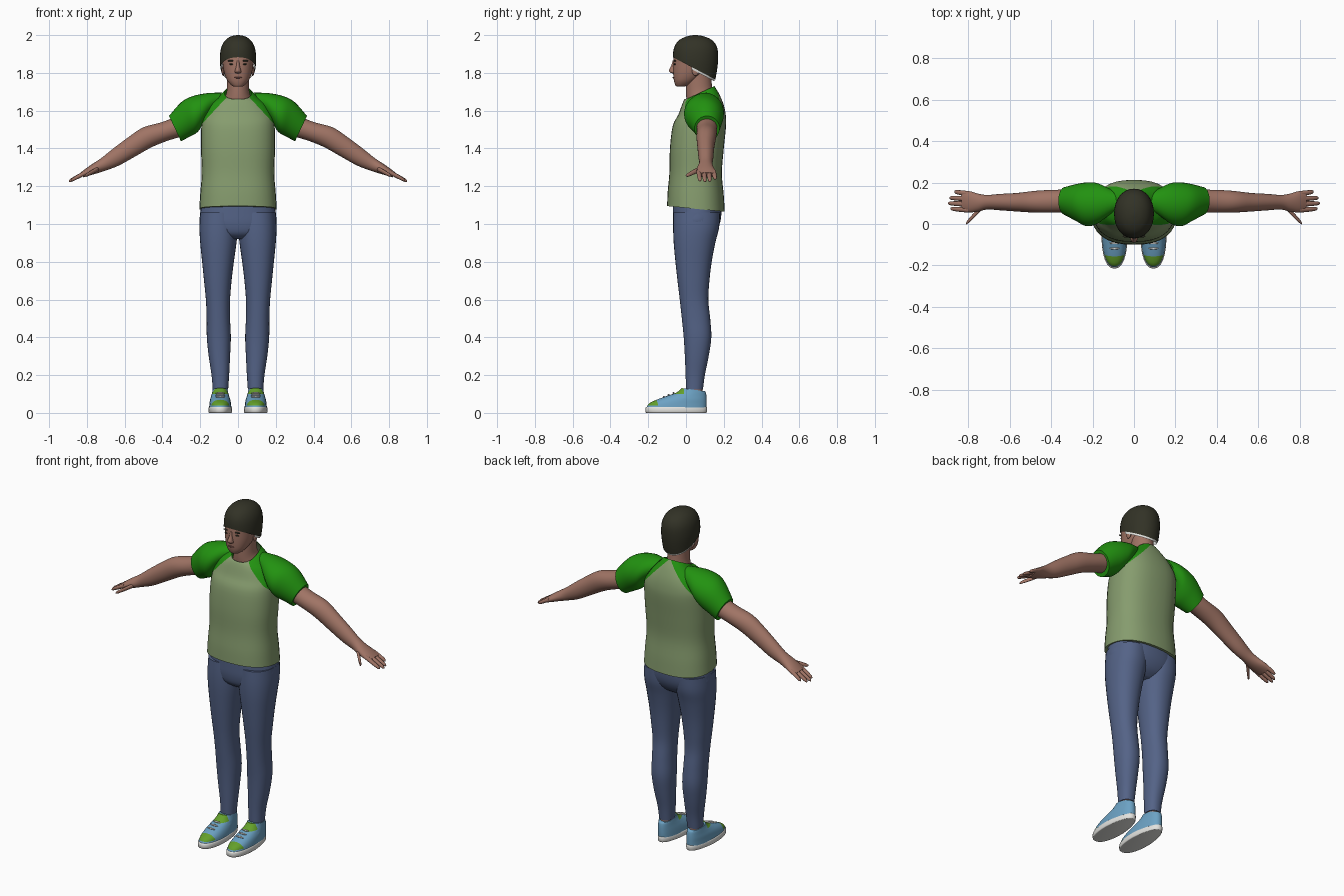
import bpy, bmesh, math
from mathutils import Vector

old = bpy.data.objects.get("Cube")
if old:
    bpy.data.objects.remove(old, do_unlink=True)


def material(name, *rgb):
    """Flat material from 0-255 display colour."""
    col = [((c / 255 + 0.055) / 1.055) ** 2.4 for c in rgb] + [1]
    m = bpy.data.materials.new(name)
    m.use_nodes = True
    m.diffuse_color = col
    m.node_tree.nodes["Principled BSDF"].inputs["Base Color"].default_value = col
    return m


SKIN = material("skin", 160, 116, 101)
SAGE = material("sage_cloth", 134, 156, 110)
GREEN = material("bright_green_cloth", 34, 146, 16)
DENIM = material("blue_denim", 84, 99, 135)
HAIR = material("dark_hair", 50, 50, 38)
BLUE = material("shoe_blue", 108, 162, 196)
WHITE = material("white_rubber", 226, 226, 222)
LIME = material("shoe_green", 100, 160, 42)
LIP = material("lip", 130, 84, 76)


def finish(name, bm, mats):
    bmesh.ops.recalc_face_normals(bm, faces=bm.faces)
    me = bpy.data.meshes.new(name)
    bm.to_mesh(me)
    bm.free()
    for m in mats:
        me.materials.append(m)
    ob = bpy.data.objects.new(name, me)
    bpy.context.collection.objects.link(ob)
    bpy.ops.object.select_all(action="DESELECT")
    ob.select_set(True)
    bpy.context.view_layer.objects.active = ob
    bpy.ops.object.shade_smooth_by_angle(angle=math.radians(50))
    return ob


def spline(a, b, c, d, t):
    return 0.5 * (2 * b + (c - a) * t + (2 * a - 5 * b + 4 * c - d) * t * t
                  + (3 * b - a - 3 * c + d) * t ** 3)


def loft(sections, side=1, power=2.0, steps=4, segs=32, heel=0, caps=(True, True)):
    """Skin rings given as (px, pz, qx, qz, y front, y back, back lift)."""
    secs = [tuple(s) + (0,) * (7 - len(s)) for s in sections]
    ext = [secs[0]] + secs + [secs[-1]]
    rows = [[spline(*v, k / steps) for v in zip(*ext[i:i + 4])]
            for i in range(len(secs) - 1) for k in range(steps)] + [secs[-1]]
    bm = bmesh.new()
    rings = []
    for px, pz, qx, qz, y0, y1, lift in rows:
        ring = []
        for i in range(segs):
            a = math.tau * i / segs
            c, s = (math.copysign(abs(f) ** (2 / power), f) for f in (math.cos(a), math.sin(a)))
            w = c * (1 - heel * max(s, 0))
            ring.append(bm.verts.new((side * ((px + qx) / 2 + w * (px - qx) / 2),
                                      (y0 + y1) / 2 + s * (y1 - y0) / 2,
                                      (pz + qz) / 2 + w * (pz - qz) / 2 + s * lift)))
        rings.append(ring)
    for r, t in zip(rings, rings[1:]):
        for i in range(segs):
            j = (i + 1) % segs
            bm.faces.new((r[i], r[j], t[j], t[i]))
    for ring, cap in zip((rings[0], rings[-1]), caps):
        if cap:
            bm.faces.new(ring)
    return bm


def stack(rows):
    """Centred level rings from (z, half width, y front, y back, lift)."""
    return [(r[1], r[0], -r[1], r[0], *r[2:]) for r in rows]


def level(rows):
    """Off-centre level rings from (z, inner x, outer x, y front, y back, lift)."""
    return [(r[2], r[0], r[1], r[0], *r[3:]) for r in rows]


def cut(bm, co, no, drop=False):
    bmesh.ops.bisect_plane(bm, geom=bm.verts[:] + bm.edges[:] + bm.faces[:],
                           plane_co=co, plane_no=no, clear_inner=drop)


def paint(bm, index, *planes):
    """Cut along planes, then colour the faces in front of all of them."""
    for co, no in planes:
        cut(bm, co, no)
    for f in bm.faces:
        mid = f.calc_center_median()
        if all((mid - Vector(co)).dot(Vector(no)) > 0 for co, no in planes):
            f.material_index = index


def blob(name, loc, size, mat):
    bm = bmesh.new()
    bmesh.ops.create_uvsphere(bm, u_segments=12, v_segments=8, radius=1)
    for v in bm.verts:
        v.co = Vector(loc) + v.co * Vector(size)
    finish(name, bm, [mat])


# Shirt body with diagonal green shoulder panels
shirt = loft(stack([
    (1.08, .205, -.1, .205, -.015), (1.16, .2, -.097, .2, -.01), (1.27, .192, -.088, .19),
    (1.4, .196, -.085, .2), (1.52, .194, -.07, .212), (1.58, .183, -.04, .21),
    (1.635, .15, -.02, .198), (1.675, .1, -.008, .175, .015), (1.695, .072, .0, .15, .035),
]), power=2.4, caps=(True, False))
for s in (1, -1):
    paint(shirt, 1, ((s * .2, 0, 1.52), (s * .14, 0, .13)))
finish("shirt_body", shirt, [SAGE, GREEN])

# Trouser seat
finish("trouser_seat", loft(stack([
    (.92, .08, -.02, .11), (.95, .16, -.055, .15), (1.0, .201, -.068, .178),
    (1.06, .2, -.07, .188), (1.11, .195, -.07, .185)]), power=2.3), [DENIM])

# Neck and head
finish("neck", loft(stack([
    (1.6, .09, .01, .165), (1.66, .074, .005, .15, .02), (1.7, .06, .0, .14, .01),
    (1.76, .058, .0, .135), (1.82, .06, .01, .13)])), [SKIN])
finish("head", loft(stack([
    (1.728, .022, -.05, -.01), (1.735, .036, -.056, .02), (1.76, .057, -.064, .06),
    (1.8, .073, -.068, .11), (1.85, .082, -.068, .148), (1.9, .086, -.062, .158),
    (1.95, .07, -.04, .14), (1.98, .03, 0, .09)]), power=2.2), [SKIN])
finish("nose", loft(stack([
    (1.797, .008, -.07, -.05), (1.803, .017, -.085, -.05), (1.815, .015, -.09, -.05),
    (1.84, .009, -.078, -.05), (1.865, .007, -.07, -.05)])), [SKIN])
blob("mouth", (0, -.066, 1.775), (.022, .005, .004), LIP)

# Hair cap with a sloping rim, and a pale rim band below it
cap_rows = [(1.72, .08, -.045, .145), (1.8, .09, -.064, .162), (1.87, .096, -.07, .17),
            (1.93, .09, -.064, .166), (1.97, .07, -.04, .142), (1.992, .04, 0, .1),
            (2.0, .008, .04, .06)]
slope = (0, .11, .21)
hair = loft(stack(cap_rows), power=2.1)
cut(hair, (0, -.06, 1.878), slope, drop=True)
finish("hair_cap", hair, [HAIR])
band = loft(stack([(r[0], r[1] - .004, r[2] + .004, r[3] - .004) for r in cap_rows[:5]]), power=2.1)
cut(band, (0, -.06, 1.866), slope, drop=True)
cut(band, (0, .03, 0), (0, 1, 0), drop=True)
finish("hair_rim", band, [WHITE])

for s, label in ((1, "left_"), (-1, "right_")):
    # Face details
    blob(label + "eye", (s * .034, -.059, 1.846), (.013, .006, .004), HAIR)
    blob(label + "brow", (s * .036, -.059, 1.864), (.02, .007, .004), HAIR)
    blob(label + "ear", (s * .079, .05, 1.81), (.008, .018, .026), SKIN)

    # Sleeve
    finish(label + "sleeve", loft([
        (.085, 1.695, .19, 1.53, .04, .175), (.16, 1.693, .2, 1.505, .0, .198),
        (.24, 1.677, .222, 1.48, -.01, .2), (.3, 1.645, .26, 1.46, .015, .192),
        (.365, 1.572, .302, 1.438, .045, .178)], s), [GREEN])

    # Arm and palm
    finish(label + "arm", loft([
        (.3, 1.58, .27, 1.47, .055, .165), (.4, 1.54, .36, 1.445, .055, .165),
        (.5, 1.512, .45, 1.41, .055, .16), (.58, 1.46, .54, 1.36, .06, .15),
        (.66, 1.4, .63, 1.31, .066, .145), (.72, 1.352, .695, 1.285, .07, .14),
        (.76, 1.325, .74, 1.27, .06, .146), (.8, 1.298, .785, 1.257, .056, .158),
        (.832, 1.273, .82, 1.247, .062, .16)], s), [SKIN])

    # Fingers and thumb as tapered rods
    digits = [("index_finger", .8, .068, .885, .074, 1.23), ("middle_finger", .8, .096, .896, .1, 1.226),
              ("ring_finger", .8, .122, .89, .126, 1.228), ("little_finger", .8, .146, .866, .155, 1.24),
              ("thumb", .735, .08, .81, .002, 1.255)]
    for name, x0, y0, x1, y1, z1 in digits:
        z0 = 1.276 if x0 > .75 else 1.295
        rod = []
        for t, r in ((0, .013), (.5, .012), (.9, .009), (1, .003)):
            x, y, z = x0 + (x1 - x0) * t, y0 + (y1 - y0) * t, z0 + (z1 - z0) * t
            rod.append((x, z + r, x, z - r, y - r, y + r))
        finish(label + name, loft(rod, s, segs=12, steps=2), [SKIN])

    # Trouser leg
    finish(label + "trouser_leg", loft(level([
        (.125, .052, .134, .0, .09), (.2, .047, .14, -.002, .1), (.3, .042, .155, -.006, .12),
        (.4, .038, .165, -.012, .134), (.5, .042, .166, -.022, .128), (.6, .042, .17, -.033, .118),
        (.7, .034, .18, -.045, .124), (.8, .022, .19, -.056, .136), (.9, .008, .2, -.065, .155),
        (.98, .0, .204, -.068, .175), (1.06, .0, .2, -.066, .18)]), s, power=2.2), [DENIM])

    # Ankle
    finish(label + "ankle", loft(level([
        (.06, .06, .13, .005, .085), (.1, .058, .13, .0, .088), (.15, .058, .128, .005, .085)]), s), [SKIN])

    # Shoe: white sole, blue upper with green toe and tongue
    finish(label + "sole", loft(level([
        (0, .036, .152, -.208, .106), (.004, .032, .156, -.214, .11), (.026, .032, .156, -.215, .112),
        (.032, .036, .152, -.21, .108)]), s, power=2.3, steps=2, heel=.2), [WHITE])
    upper = loft(level([
        (.028, .035, .153, -.21, .108), (.05, .037, .151, -.195, .109), (.07, .041, .148, -.155, .109),
        (.09, .047, .142, -.1, .108), (.108, .052, .137, -.05, .105), (.123, .055, .134, -.022, .1, -.008)]),
        s, power=2.3, heel=.12)
    paint(upper, 1, ((0, -.135, 0), (0, -1, -.3)), ((0, 0, .04), (0, 0, 1)))
    paint(upper, 1, ((0, -.01, 0), (0, -1, 0)), ((0, 0, .1), (0, 0, 1)))
    finish(label + "shoe_upper", upper, [BLUE, LIME])
    for i in range(3):
        blob(f"{label}lace_{i + 1}", (s * .094, -.118 + .026 * i, .085 + .01 * i), (.026, .005, .005), WHITE)
